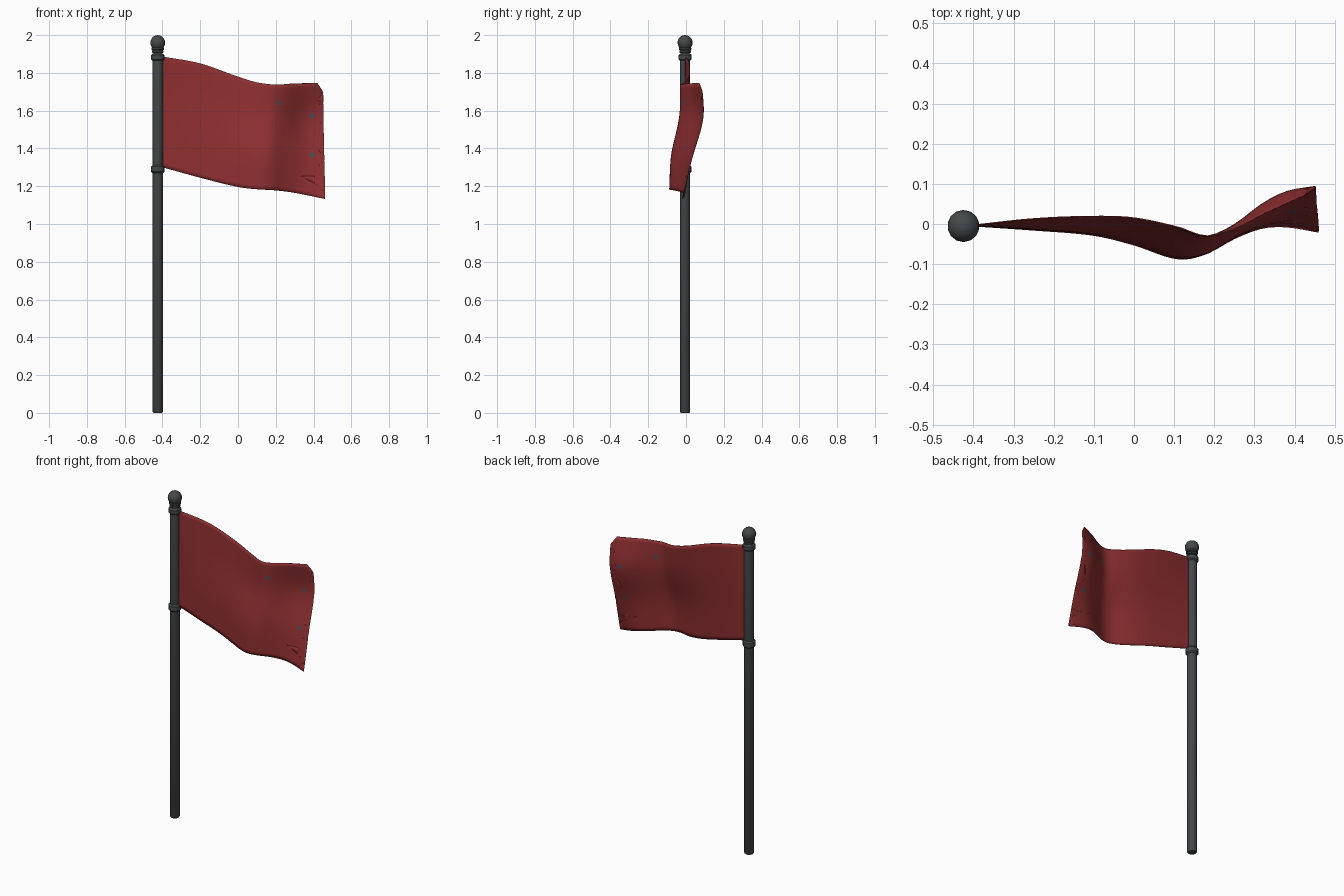
import bpy, bmesh, math
from mathutils import Vector

if "Cube" in bpy.data.objects:
    bpy.data.objects.remove(bpy.data.objects["Cube"])

PX, PY = -0.425, -0.005          # pole axis


def material(name, r, g, b):
    m = bpy.data.materials.new(name)
    m.use_nodes = True
    m.diffuse_color = (r, g, b, 1)
    bsdf = m.node_tree.nodes["Principled BSDF"]
    bsdf.inputs["Base Color"].default_value = (r, g, b, 1)
    bsdf.inputs["Roughness"].default_value = 0.8
    return m


iron = material("dark iron", 0.058, 0.066, 0.068)
red = material("faded red", 0.27, 0.028, 0.03)
slate = material("slate", 0.07, 0.075, 0.1)


def finish(name, bm, mats, angle=40):
    me = bpy.data.meshes.new(name)
    bm.to_mesh(me)
    bm.free()
    ob = bpy.data.objects.new(name, me)
    bpy.context.collection.objects.link(ob)
    for m in mats:
        me.materials.append(m)
    bpy.ops.object.select_all(action="DESELECT")
    ob.select_set(True)
    bpy.context.view_layer.objects.active = ob
    bpy.ops.object.shade_smooth_by_angle(angle=math.radians(angle))
    return ob


def lathe(name, profile, sides=14):
    """Turn (radius, height) points around the pole axis."""
    bm = bmesh.new()
    rings = []
    for r, z in profile:
        rings.append([bm.verts.new((PX + r * math.cos(math.tau * i / sides),
                                    PY + r * math.sin(math.tau * i / sides), z))
                      for i in range(sides)])
    for a, b in zip(rings, rings[1:]):
        for i in range(sides):
            j = (i + 1) % sides
            bm.faces.new((a[i], a[j], b[j], b[i]))
    bm.faces.new(rings[0][::-1])
    bm.faces.new(rings[-1])
    return finish(name, bm, [iron])


def collar(name, z, r, h):
    c = 0.2 * h
    lathe(name, [(r - c, z - h / 2), (r, z - h / 2 + c),
                 (r, z + h / 2 - c), (r - c, z + h / 2)])


# Pole with its collars and neck rings
lathe("pole", [(0.023, 0), (0.028, 0.006), (0.028, 1.9), (0.022, 1.905), (0.022, 1.94)])
collar("lower_collar", 1.29, 0.036, 0.044)
collar("upper_collar", 1.883, 0.036, 0.036)
collar("neck_ring_lower", 1.913, 0.031, 0.014)
collar("neck_ring_upper", 1.928, 0.034, 0.014)

# Ball on the pole tip
bm = bmesh.new()
bmesh.ops.create_uvsphere(bm, u_segments=14, v_segments=10, radius=0.04)
bmesh.ops.translate(bm, verts=bm.verts, vec=(PX, PY, 1.96))
finish("finial_ball", bm, [iron], 60)


# Smooth interpolation through key values
def curve(xs, ys, x):
    n = len(xs)
    i = max(0, min(n - 2, sum(x >= k for k in xs) - 1))
    slope = lambda k: ((ys[min(k + 1, n - 1)] - ys[max(k - 1, 0)])
                       / (xs[min(k + 1, n - 1)] - xs[max(k - 1, 0)]))
    h = xs[i + 1] - xs[i]
    t = (x - xs[i]) / h
    return ((2 * t**3 - 3 * t**2 + 1) * ys[i] + (t**3 - 2 * t**2 + t) * h * slope(i)
            + (3 * t**2 - 2 * t**3) * ys[i + 1] + (t**3 - t**2) * h * slope(i + 1))


# Cloth shape: edge heights, and sideways waves at four levels
EDGE_X = [-0.41, -0.2, 0, 0.1, 0.2, 0.3, 0.46]
TOP = [1.888, 1.85, 1.78, 1.75, 1.738, 1.744, 1.746]
BOTTOM = [1.303, 1.245, 1.196, 1.184, 1.178, 1.165, 1.133]
WAVE_X = [-0.41, -0.25, -0.1, 0, 0.11, 0.18, 0.25, 0.32, 0.38, 0.46]
LEVELS = [0, 0.33, 0.7, 1]
WAVES = [
    [-.004, -.015, -.028, -.052, -.087, -.074, -.036, -.01, -.007, -.02],
    [-.004, -.01, -.02, -.04, -.075, -.07, -.03, .005, .024, .03],
    [-.004, .004, .006, 0, -.022, -.034, -.002, .05, .08, .092],
    [-.004, .013, .019, .015, -.008, -.03, -.012, .024, .052, .088],
]


def level(x, z):
    lo, hi = curve(EDGE_X, BOTTOM, x), curve(EDGE_X, TOP, x)
    return (z - lo) / (hi - lo)


def cloth_point(x, v):
    lo, hi = curve(EDGE_X, BOTTOM, x), curve(EDGE_X, TOP, x)
    y = curve(LEVELS, [curve(WAVE_X, w, x) for w in WAVES], v)
    return Vector((x, y, lo + (hi - lo) * v))


# Ragged free edge of the cloth, bottom to top, with one deep tear
RAGGED = [(0.44, 1.195), (0.33, 1.255), (0.405, 1.253), (0.375, 1.236),
          (0.455, 1.234), (0.42, 1.34), (0.442, 1.372), (0.4, 1.425),
          (0.405, 1.465), (0.44, 1.53), (0.425, 1.55), (0.405, 1.57),
          (0.44, 1.61), (0.425, 1.66), (0.45, 1.7)]
outline = [(-0.41, 0), (0.46, 0)] + [(x, level(x, z)) for x, z in RAGGED]
outline += [(0.42, 1), (-0.41, 1)]

# Cut the flat outline into a grid, then bend it into the waves
bm = bmesh.new()
bm.faces.new([bm.verts.new((x, 0, v)) for x, v in outline])
bmesh.ops.triangulate(bm, faces=bm.faces[:])


def slice_cloth(co, normal):
    bmesh.ops.bisect_plane(bm, geom=bm.verts[:] + bm.edges[:] + bm.faces[:],
                           dist=1e-5, plane_co=co, plane_no=normal)


for i in range(1, 40):
    slice_cloth((-0.41 + 0.022 * i, 0, 0), (1, 0, 0))
for i in range(1, 26):
    slice_cloth((0, 0, i / 26), (0, 0, 1))
bmesh.ops.dissolve_limit(bm, angle_limit=0.01, verts=[], edges=[
    e for e in bm.edges
    if abs(e.verts[0].co.x - e.verts[1].co.x) > 1e-4
    and abs(e.verts[0].co.z - e.verts[1].co.z) > 1e-4])
for v in bm.verts:
    v.co = cloth_point(v.co.x, v.co.z)

# Small worn spots
SPOTS = [(0.225, 1.64), (0.395, 1.572), (0.36, 1.405), (0.39, 1.375)]
for f in bm.faces:
    c = f.calc_center_median()
    if any(math.hypot(c.x - x, c.z - z) < 0.012 for x, z in SPOTS):
        f.material_index = 1
bmesh.ops.recalc_face_normals(bm, faces=bm.faces[:])
flag = finish("flag_cloth", bm, [red, slate], 60)
thick = flag.modifiers.new("thickness", "SOLIDIFY")
thick.thickness = 0.003
thick.offset = 0
